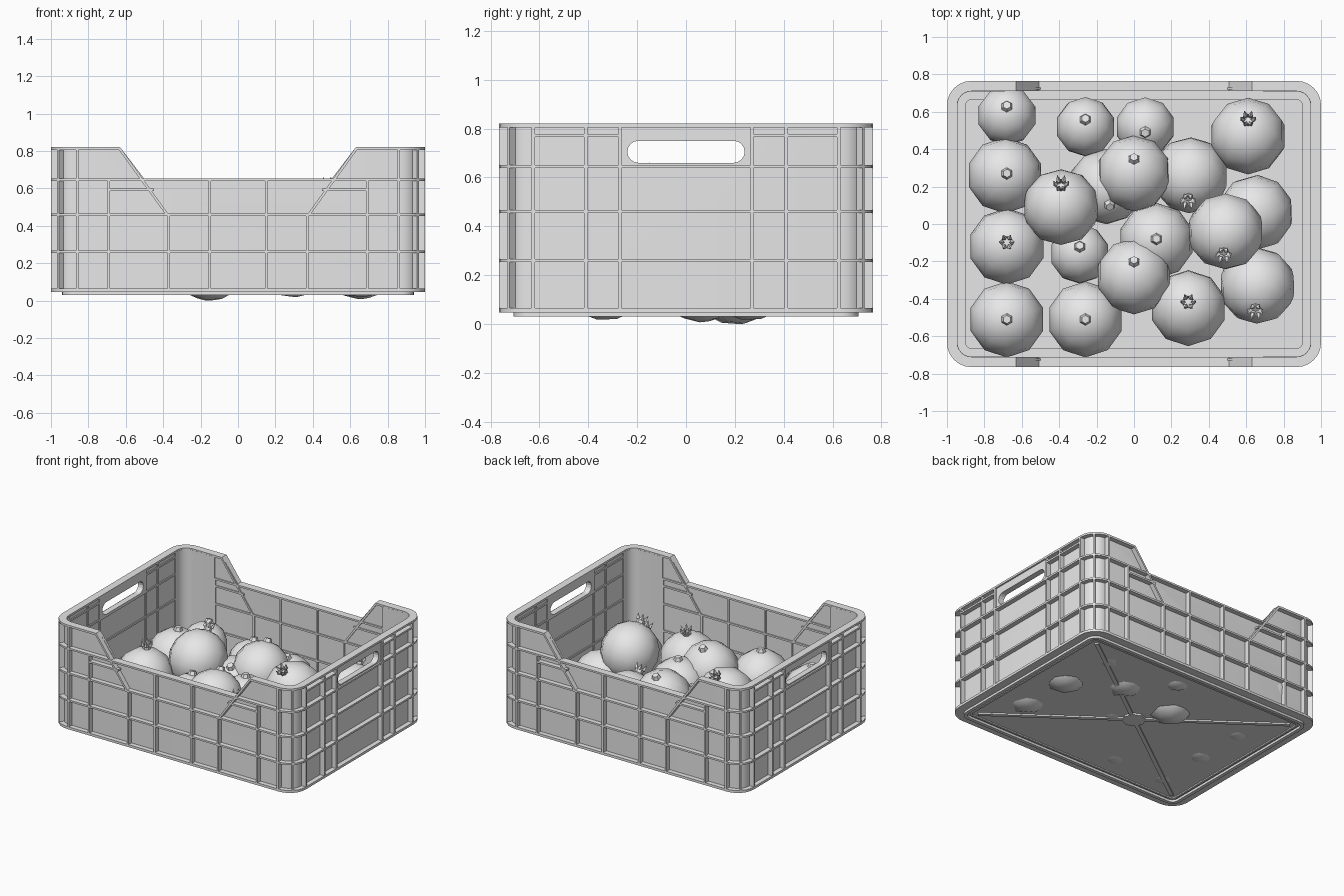
import bpy, bmesh, math
from mathutils import Vector, Matrix

cube = bpy.data.objects.get("Cube")
if cube:
    bpy.data.objects.remove(cube, do_unlink=True)

HX, HY, CORNER = 1.0, 0.765, 0.13
LIP = 0.055          # depth of the rim and ribs
T = 0.013            # rib thickness

grey = bpy.data.materials.new("plain grey")
grey.use_nodes = True
grey.diffuse_color = (0.8, 0.8, 0.8, 1)
grey.node_tree.nodes["Principled BSDF"].inputs["Base Color"].default_value = (0.8, 0.8, 0.8, 1)


def finish(bm, name, smooth=None):
    bmesh.ops.recalc_face_normals(bm, faces=bm.faces[:])
    mesh = bpy.data.meshes.new(name)
    bm.to_mesh(mesh)
    bm.free()
    mesh.materials.append(grey)
    obj = bpy.data.objects.new(name, mesh)
    bpy.context.collection.objects.link(obj)
    if smooth:
        activate(obj)
        bpy.ops.object.shade_smooth_by_angle(angle=math.radians(smooth))
    return obj


def activate(obj):
    bpy.ops.object.select_all(action='DESELECT')
    obj.select_set(True)
    bpy.context.view_layer.objects.active = obj


def rounded(inset, steps=6):
    """Rounded rectangle outline of the crate, moved inwards by inset."""
    r = max(CORNER - inset, 0.02)
    pts = []
    for q, (sx, sy) in enumerate([(1, 1), (-1, 1), (-1, -1), (1, -1)]):
        for i in range(steps + 1):
            a = math.pi / 2 * (q + i / steps)
            pts.append((sx * (HX - inset - r) + r * math.cos(a),
                        sy * (HY - inset - r) + r * math.sin(a)))
    return pts


def ring(bm, outer, inner, z0, z1):
    loops = [[bm.verts.new((x, y, z)) for x, y in rounded(i)]
             for i, z in ((outer, z0), (outer, z1), (inner, z1), (inner, z0))]
    n = len(loops[0])
    for k in range(4):
        a, b = loops[k], loops[(k + 1) % 4]
        for i in range(n):
            j = (i + 1) % n
            bm.faces.new((a[i], a[j], b[j], b[i]))


def prism(bm, pts, lo, hi, axis):
    """Extrude a flat outline from lo to hi along the given axis."""
    def place(p, d):
        c = list(p)
        c.insert(axis, d)
        return bm.verts.new(c)
    a = [place(p, lo) for p in pts]
    b = [place(p, hi) for p in pts]
    bm.faces.new(a)
    bm.faces.new(b[::-1])
    for i in range(len(pts)):
        j = (i + 1) % len(pts)
        bm.faces.new((a[i], a[j], b[j], b[i]))


def box(bm, x0, x1, y0, y1, z0, z1):
    prism(bm, [(x0, y0), (x1, y0), (x1, y1), (x0, y1)], z0, z1, 2)


def cut(obj, cutters):
    activate(obj)
    for c in cutters:
        mod = obj.modifiers.new("cut", 'BOOLEAN')
        mod.operation, mod.solver, mod.object = 'DIFFERENCE', 'EXACT', c
        bpy.ops.object.modifier_apply(modifier=mod.name)


# Cutters: dipped front and back, hand slots, and everything but the corners
bm = bmesh.new()
prism(bm, [(-.63, .82), (-.5, .65), (.5, .65), (.63, .82), (.63, 1), (-.63, 1)], -1, 1, 1)
notch = finish(bm, "notch_cutter")
bm = bmesh.new()
slot = []
for side in (1, -1):
    for i in range(9):
        a = math.pi * (i / 8 - 0.5)
        slot.append((side * (.195 + .045 * math.cos(a)), .705 + side * .045 * math.sin(a)))
prism(bm, slot, -1.2, 1.2, 0)
hand_slot = finish(bm, "slot_cutter")
bm = bmesh.new()
box(bm, -.69, .69, -1, 1, 0, 1)
long_gap = finish(bm, "long_gap_cutter")
bm = bmesh.new()
box(bm, -1.2, 1.2, -.62, .62, 0, 1)
short_gap = finish(bm, "short_gap_cutter")

# Thin wall, top rim and smooth inner corners
bm = bmesh.new()
ring(bm, .035, .047, .05, .81)
cut(finish(bm, "crate_wall", 30), [notch, hand_slot])
bm = bmesh.new()
ring(bm, 0, LIP, .805, .82)
cut(finish(bm, "crate_rim", 30), [notch])
bm = bmesh.new()
ring(bm, .04, LIP + .001, .06, .81)
cut(finish(bm, "inner_corners", 30), [long_gap, short_gap])

# Solid blocks around the hand slots
bm = bmesh.new()
for s in (1, -1):
    xs = sorted((s * (HX - .012), s * (HX - LIP)))
    box(bm, *xs, -.27, .27, .64, .81)
cut(finish(bm, "handle_blocks"), [hand_slot])
for c in (notch, hand_slot, long_gap, short_gap):
    bpy.data.objects.remove(c, do_unlink=True)

# Horizontal ribs
bm = bmesh.new()
for z in (.26, .46, .645):
    ring(bm, 0, LIP, z - T / 2, z + T / 2)
finish(bm, "horizontal_ribs", 30)

# Vertical, short and sloping ribs
bm = bmesh.new()
h = T / 2
for s in (1, -1):
    ys = sorted((s * HY, s * (HY - LIP)))
    xs = sorted((s * HX, s * (HX - LIP)))
    for m in (1, -1):
        for x, top in ((.15, .645), (.37, .46), (.69, .645), (.86, .81)):
            box(bm, m * x - h, m * x + h, *ys, .05, top)
        for y in (.27, .41, .625):
            box(bm, *xs, m * y - h, m * y + h, .05, .81)
        box(bm, *sorted((m * .45, m * .69)), *ys, .585, .585 + T)
        box(bm, *xs, *sorted((m * .27, m * .62)), .765, .765 + T)
        slope = [(m * .63, .82), (m * .37, .46), (m * .387, .46), (m * .647, .82)]
        prism(bm, slope, *ys, 1)
        # corner rib, set diagonally
        d = Vector((s, m)).normalized()
        side = Vector((-d.y, d.x)) * h
        mid = Vector((s * (HX - CORNER), m * (HY - CORNER)))
        a, b = mid + d * CORNER, mid + d * (CORNER - LIP)
        prism(bm, [a + side, b + side, b - side, a - side], .05, .81, 2)
finish(bm, "upright_ribs")

# Floor with a lip, foot ring and cross braces underneath
bm = bmesh.new()
prism(bm, rounded(0), .047, .065, 2)
ring(bm, .04, .1, .06, .075)
ring(bm, .06, .085, .03, .05)
ring(bm, .1, .115, .038, .05)
for s in (1, -1):
    d = Vector((.85, s * .62))
    n = Vector((-d.y, d.x)).normalized() * .014
    prism(bm, [d + n, -d + n, -d - n, d - n], .036, .05, 2)
hub = [(.08 * math.cos(i * math.pi / 4), .08 * math.sin(i * math.pi / 4)) for i in range(8)]
prism(bm, hub, .034, .05, 2)
finish(bm, "crate_floor", 30)


def cone(bm, r1, r2, depth, matrix, sides, caps=True):
    bmesh.ops.create_cone(bm, cap_ends=caps, segments=sides, radius1=r1, radius2=r2,
                          depth=depth, matrix=matrix)


def fruit(name, r, x, y, z, tip_x, tip_y, crowned):
    """Faceted round fruit whose tip points at (tip_x, tip_y) seen from above."""
    dx, dy = (tip_x - x) / r, (tip_y - y) / r
    axis = Vector((dx, dy, math.sqrt(max(0.05, 1 - dx * dx - dy * dy))))
    bm = bmesh.new()
    bmesh.ops.create_uvsphere(bm, u_segments=10, v_segments=8, radius=r)
    if crowned:
        cone(bm, .026, .03, .04, Matrix.Translation((0, 0, r + .008)), 6, False)
        for i in range(6):
            m = (Matrix.Rotation(i * math.pi / 3, 4, 'Z') @ Matrix.Translation((.034, 0, r + .038))
                 @ Matrix.Rotation(.35, 4, 'Y'))
            cone(bm, .015, .001, .04, m, 4)
    else:
        cone(bm, .036, .022, .035, Matrix.Translation((0, 0, r + .002)), 6)
    turn = Vector((0, 0, 1)).rotation_difference(axis.normalized()).to_matrix().to_4x4()
    bmesh.ops.transform(bm, matrix=Matrix.Translation((x, y, z)) @ turn, verts=bm.verts[:])
    finish(bm, name, 50)


# Fruit: centre, then where the tip sits
SMALL = [(-.68, .58, .21, -.68, .63), (-.26, .52, .21, -.26, .56),
         (.06, .52, .19, .06, .49), (-.29, -.16, .21, -.29, -.12)]
PLAIN = [(-.69, .26, .24, -.68, .27), (-.68, -.51, .24, -.68, -.51), (0, .27, .32, 0, .35),
         (-.15, .2, .2, -.13, .1), (.12, -.09, .24, .12, -.08), (0, -.28, .32, 0, -.2),
         (-.26, -.51, .24, -.26, -.51), (.65, .06, .21, .6, 0)]
CROWNED = [(-.68, -.12, .24, -.68, -.1), (.61, .47, .24, .61, .55), (-.39, .09, .37, -.39, .2),
           (.3, .26, .22, .29, .14), (.49, -.04, .42, .48, -.15), (.29, -.45, .25, .29, -.42),
           (.66, -.33, .22, .65, -.45)]
for label, radius, crowned, group in (("small_fruit", .16, False, SMALL),
                                      ("plain_fruit", .203, False, PLAIN),
                                      ("crowned_fruit", .205, True, CROWNED)):
    for i, spot in enumerate(group):
        fruit(f"{label}_{i + 1}", radius, *spot, crowned)
